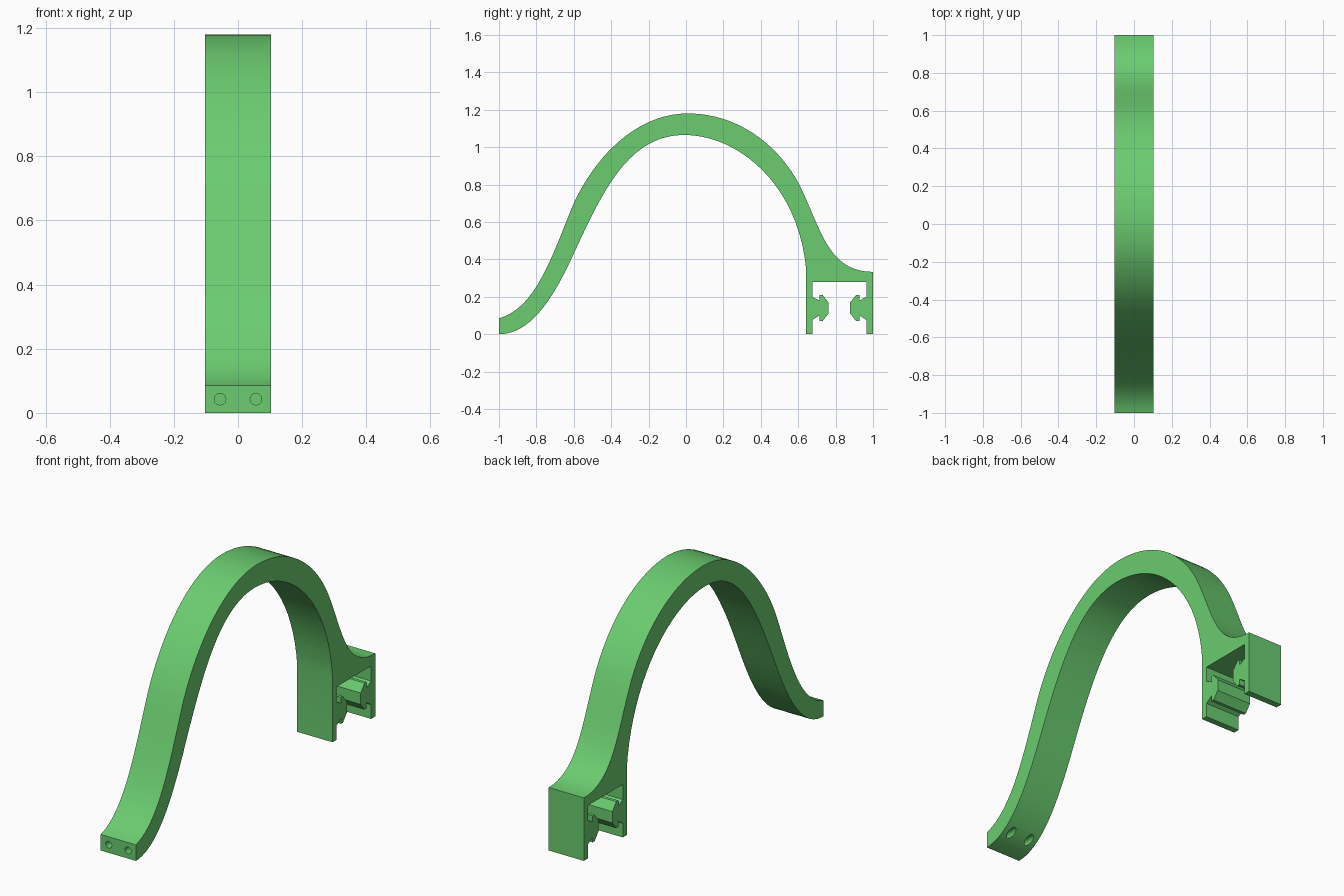
import bpy, bmesh, math
from mathutils import Vector
from mathutils.geometry import interpolate_bezier

if "Cube" in bpy.data.objects:
    bpy.data.objects.remove(bpy.data.objects["Cube"])

HALF_W = 0.103
STEPS = 20

green = bpy.data.materials.new("green plastic")
green.diffuse_color = (0.147, 0.604, 0.162, 1)
green.use_nodes = True
green.node_tree.nodes["Principled BSDF"].inputs["Base Color"].default_value = green.diffuse_color


def curve(*segments):
    """Chain cubic segments of four (y, z) points into one polyline."""
    pts = []
    for seg in segments:
        p = interpolate_bezier(*[Vector((0, y, z)) for y, z in seg], STEPS + 1)
        pts += [(v.y, v.z) for v in p[(1 if pts else 0):]]
    return pts


# Upper edge of the arch, front tip to rear of the clip
upper = curve(
    [(-1, .085), (-.79, .14), (-.70, .47), (-.60, .70)],
    [(-.60, .70), (-.49, .94), (-.27, 1.18), (.01, 1.18)],
    [(.01, 1.18), (.26, 1.18), (.48, 1.03), (.60, .81)],
    [(.60, .81), (.72, .58), (.75, .333), (1, .333)])

# Lower edge of the arch, clip back to the front tip
lower = curve(
    [(.642, .35), (.60, .80), (.28, 1.065), (-.01, 1.065)],
    [(-.01, 1.065), (-.30, 1.065), (-.44, .78), (-.60, .43)],
    [(-.60, .43), (-.71, .19), (-.83, 0), (-1, 0)])

# Clip slot with a barbed hook on each wall, mirrored about its centre
MID = .82
hook = [(.675, 0), (.675, .075), (.713, .10), (.713, .07), (.73, .07),
        (.762, .11), (.762, .17), (.73, .21), (.713, .21), (.713, .18),
        (.675, .20), (.675, .28)]
slot = [(2 * MID - y, z) for y, z in hook] + hook[::-1]

profile = upper + [(1, 0)] + slot + [(.642, 0)] + lower

# Extrude the profile across the width
bm = bmesh.new()
face = bm.faces.new([bm.verts.new((-HALF_W, y, z)) for y, z in profile])
ext = bmesh.ops.extrude_face_region(bm, geom=[face])
bmesh.ops.translate(bm, vec=(2 * HALF_W, 0, 0),
                    verts=[g for g in ext["geom"] if isinstance(g, bmesh.types.BMVert)])
bmesh.ops.recalc_face_normals(bm, faces=bm.faces)
mesh = bpy.data.meshes.new("arched_clip_arm")
bm.to_mesh(mesh)
bm.free()
mesh.materials.append(green)
arm = bpy.data.objects.new("arched_clip_arm", mesh)
bpy.context.collection.objects.link(arm)

# Two holes through the front tip, leaving by the underside
for side in (-1, 1):
    bpy.ops.mesh.primitive_cylinder_add(
        vertices=32, radius=.018, depth=.4,
        location=(side * .056, -.9, .043), rotation=(math.pi / 2, 0, 0))
    cutter = bpy.context.object
    cutter.name = "hole_cutter"
    cutter.data.materials.append(green)
    cut = arm.modifiers.new("hole", 'BOOLEAN')
    cut.operation = 'DIFFERENCE'
    cut.solver = 'EXACT'
    cut.object = cutter
    bpy.context.view_layer.objects.active = arm
    bpy.ops.object.modifier_apply(modifier=cut.name)
    bpy.data.objects.remove(cutter)

# Smooth curves, crisp edges
bpy.ops.object.select_all(action='DESELECT')
arm.select_set(True)
bpy.context.view_layer.objects.active = arm
bpy.ops.object.shade_smooth_by_angle(angle=math.radians(25))
